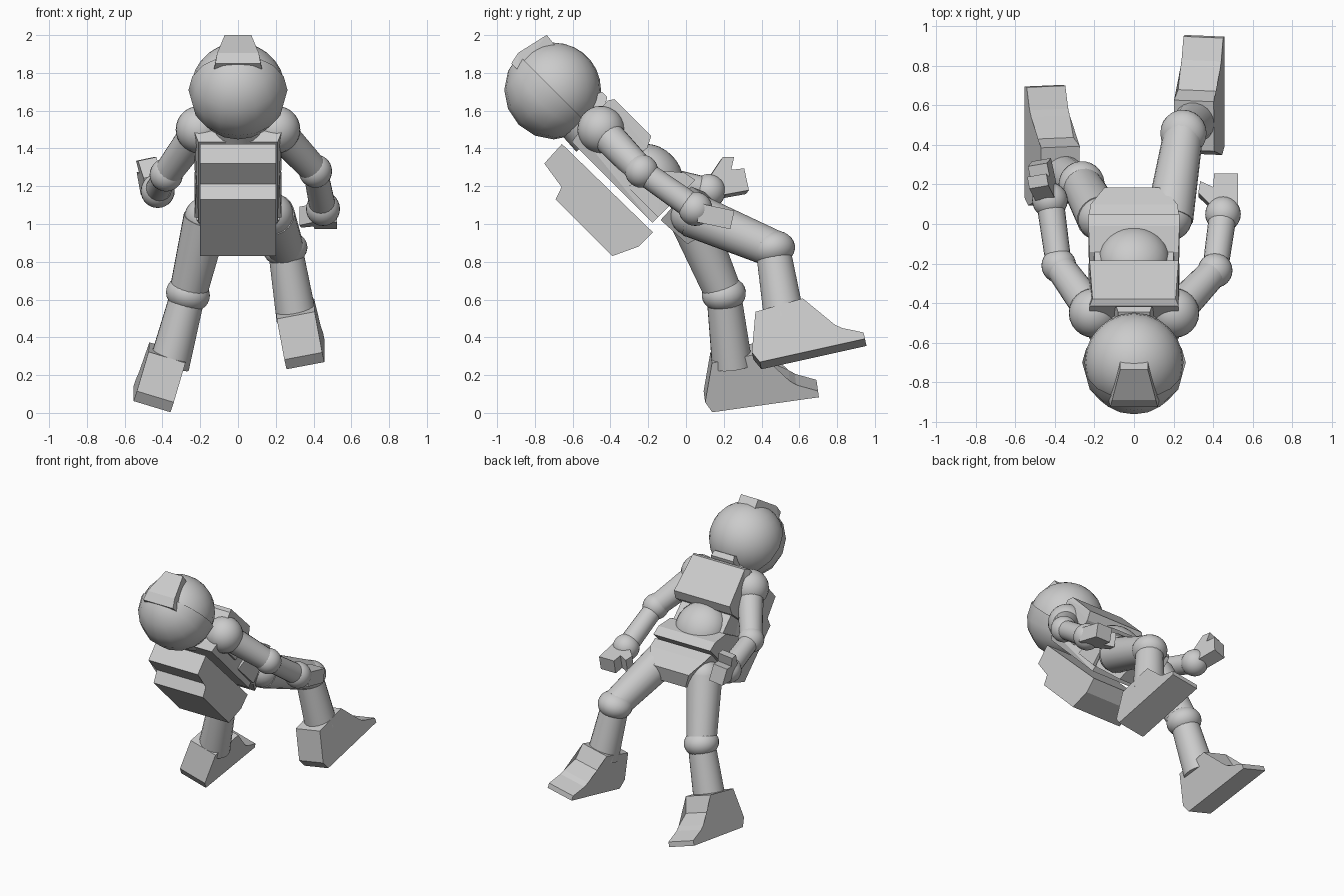
import bpy, bmesh, math
from mathutils import Matrix, Vector

if "Cube" in bpy.data.objects:
    bpy.data.objects.remove(bpy.data.objects["Cube"])

R, T = Matrix.Rotation, Matrix.Translation
rad = math.radians
# body frame: x across, y out of the chest, z towards the head; leaning 45 degrees
BODY = T((0, 0, 1)) @ R(rad(45), 4, 'X')
HEAD = BODY @ T((0, 0.007, 0.997))


def finish(name, bm, matrix, smooth=False):
    bmesh.ops.recalc_face_normals(bm, faces=bm.faces)
    bm.transform(matrix)
    mesh = bpy.data.meshes.new(name)
    for f in bm.faces:
        f.smooth = smooth and len(f.verts) <= 4
    bm.to_mesh(mesh)
    bm.free()
    ob = bpy.data.objects.new(name, mesh)
    bpy.context.collection.objects.link(ob)
    return ob


def prism(name, pts, matrix):
    """Side profile of (y, z, half width), spanned symmetrically across x."""
    bm = bmesh.new()
    sides = [[bm.verts.new((s * w, y, z)) for y, z, w in pts] for s in (-1, 1)]
    n = len(pts)
    for side in sides:
        bm.faces.new(side)
    for i in range(n):
        j = (i + 1) % n
        bm.faces.new((sides[0][i], sides[0][j], sides[1][j], sides[1][i]))
    bmesh.ops.triangulate(bm, faces=[f for f in bm.faces if len(f.verts) > 4])
    return finish(name, bm, matrix)


def flat(pts, w):
    return [(y, z, w) for y, z in pts]


def ball(name, loc, r, squash=1.0, axis=(0, 0, 1)):
    bm = bmesh.new()
    bmesh.ops.create_uvsphere(bm, u_segments=24, v_segments=14, radius=r)
    q = Vector(axis).to_track_quat('Z', 'Y').to_matrix().to_4x4()
    return finish(name, bm, T(loc) @ q @ Matrix.Diagonal((1, 1, squash, 1)), True)


def limb(name, a, b, r1, r2):
    a, b = Vector(a), Vector(b)
    d = b - a
    bm = bmesh.new()
    bmesh.ops.create_cone(bm, cap_ends=True, segments=20, radius1=r1, radius2=r2, depth=d.length)
    return finish(name, bm, T((a + b) / 2) @ d.to_track_quat('Z', 'Y').to_matrix().to_4x4(), True)


# helmet ball, with a coarser half shell on the underside
ball("helmet", HEAD.translation, 0.25)
bm = bmesh.new()
bmesh.ops.create_uvsphere(bm, u_segments=16, v_segments=8, radius=0.262)
bmesh.ops.bisect_plane(bm, geom=bm.verts[:] + bm.edges[:] + bm.faces[:], dist=1e-4,
                       plane_co=(0, 0, 0), plane_no=(0, 1, 0), clear_outer=True)
finish("visor_shell", bm, HEAD, True)

# helmet crest, chin plate and neck
prism("helmet_crest", [(-0.06, 0.20, 0.13), (-0.06, 0.258, 0.12), (0.005, 0.272, 0.11),
                       (0.18, 0.232, 0.07), (0.17, 0.16, 0.07)], HEAD)
prism("chin_plate", [(0.08, 0.74, 0.10), (0.13, 0.74, 0.10), (0.18, 0.77, 0.09),
                     (0.18, 0.81, 0.08), (0.08, 0.85, 0.08)], BODY)
limb("neck", BODY @ Vector((0, 0, 0.68)), BODY @ Vector((0, 0, 0.85)), 0.14, 0.13)

# torso: core, chest block, rounded belly, belt block
prism("torso_core", [(-0.12, 0.13, 0.21), (-0.12, 0.735, 0.21), (-0.06, 0.745, 0.23),
                     (0.10, 0.72, 0.2), (0.10, 0.13, 0.2)], BODY)
prism("chest", [(-0.05, 0.74, 0.23), (0.17, 0.755, 0.225), (0.20, 0.735, 0.21),
                (0.20, 0.46, 0.225), (0.14, 0.43, 0.23), (-0.05, 0.45, 0.23)], BODY)
ball("belly", BODY @ Vector((0, 0.06, 0.31)), 0.18, 0.8, (0, 1, 1))
prism("belt", [(-0.08, 0.36, 0.22), (0.10, 0.30, 0.225), (0.185, 0.20, 0.23),
               (0.20, 0.13, 0.23), (-0.08, 0.13, 0.23)], BODY)

# pelvis
prism("pelvis", [(-0.08, 0.11, 0.22), (0.16, 0.12, 0.23), (0.19, 0.05, 0.22),
                 (0.19, -0.07, 0.15), (0.10, -0.13, 0.11), (-0.07, -0.08, 0.13)], BODY)

# backpack, hanging clear of the back
prism("backpack", flat([(-0.165, 0.764), (-0.304, 0.757), (-0.311, 0.61), (-0.396, 0.58),
                        (-0.396, 0.156), (-0.26, 0.092), (-0.155, 0.092)], 0.2), BODY)

# arms: shoulder, elbow, wrist
arms = {"right": [(0.205, -0.45, 1.5), (0.41, -0.235, 1.28), (0.45, 0.05, 1.08)],
        "left": [(-0.205, -0.45, 1.5), (-0.38, -0.21, 1.26), (-0.425, 0.12, 1.175)]}
for side, (s, e, w) in arms.items():
    ball(side + "_shoulder", s, 0.125)
    limb(side + "_upper_arm", s, e, 0.09, 0.075)
    ball(side + "_elbow", e, 0.088)
    limb(side + "_forearm", e, w, 0.065, 0.07)
    ball(side + "_wrist", w, 0.09)

# mitten hands: forked outline with a thumb
mitten = flat([(0.03, -0.06), (0.21, -0.06), (0.21, 0.06), (0.14, 0.065),
               (0.17, 0.13), (0.11, 0.14), (0.03, 0.06)], 0.05)
prism("right_hand", mitten, T((0.465, 0.04, 1.065)) @ R(rad(-12), 4, 'X') @ R(rad(-90), 4, 'Y'))
prism("left_hand", mitten, T((-0.435, 0.11, 1.19)) @ R(rad(12), 4, 'Z') @ R(rad(10), 4, 'X') @ R(rad(-12), 4, 'Y'))

# legs: hip, knee, ankle
legs = {"right": [(0.18, 0.03, 1.05), (0.25, 0.46, 0.87), (0.31, 0.52, 0.50)],
        "left": [(-0.17, 0.03, 1.03), (-0.265, 0.2, 0.63), (-0.365, 0.245, 0.25)]}
for side, (h, k, a) in legs.items():
    h, k, a = Vector(h), Vector(k), Vector(a)
    limb(side + "_thigh", h, k, 0.12, 0.1)
    ball(side + "_hip", h, 0.115)
    ball(side + "_knee", k, 0.118, 0.8, k - a)
    limb(side + "_shin", k, a, 0.092, 0.108)

# boots
boot = flat([(0, 0), (0.57, 0), (0.57, 0.035), (0.46, 0.085), (0.43, 0.11), (0.325, 0.175),
             (0.295, 0.285), (0.035, 0.27), (-0.03, 0.06)], 0.102)
prism("right_boot", boot, T((0.357, 0.395, 0.25)) @ R(rad(12.5), 4, 'X') @ R(rad(-11), 4, 'Y'))
prism("left_boot", boot, T((-0.455, 0.135, 0.033)) @ R(rad(8), 4, 'X') @ R(rad(17), 4, 'Y'))
